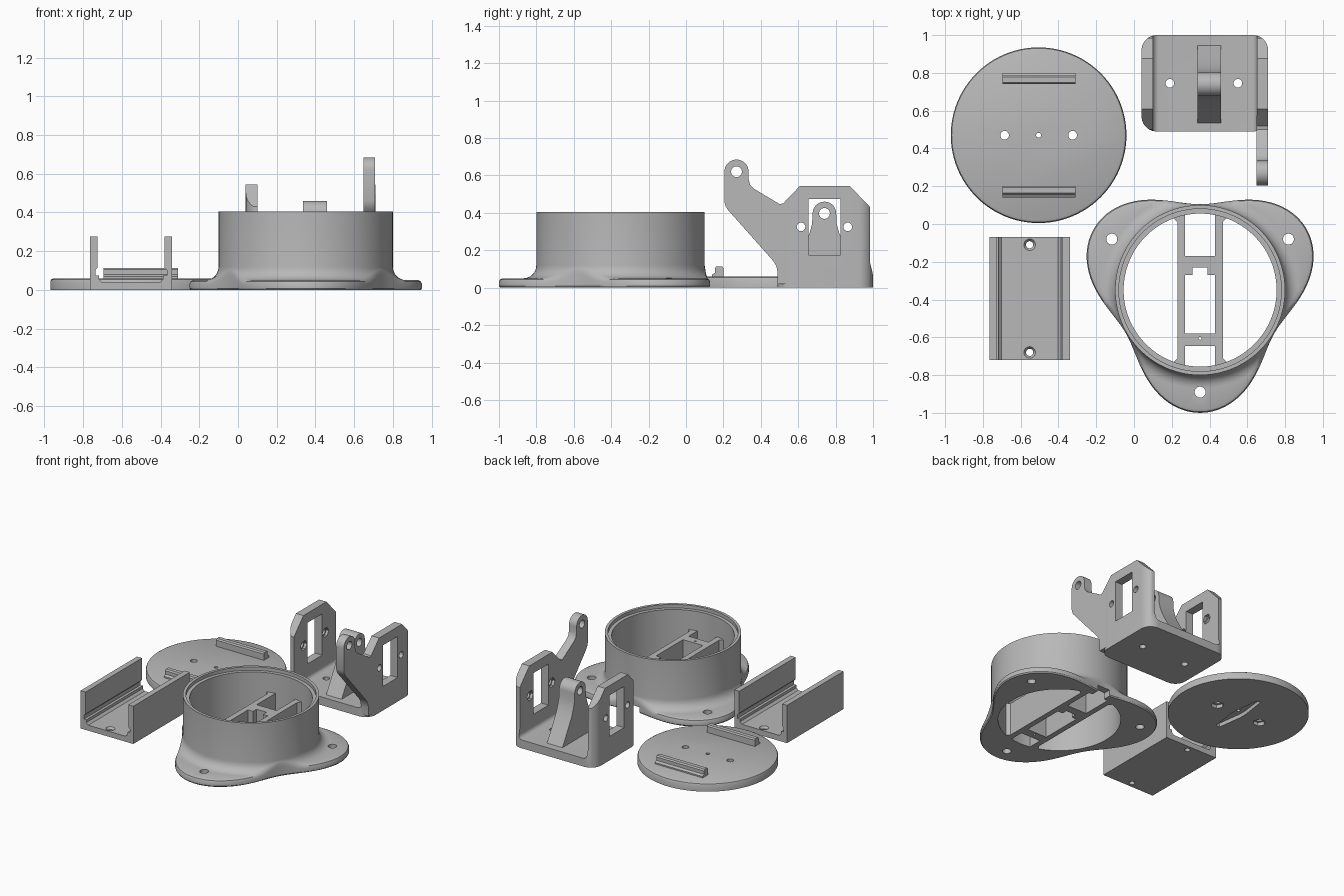
import bpy, bmesh, math
from math import cos, sin, pi, radians

if "Cube" in bpy.data.objects:
    bpy.data.objects.remove(bpy.data.objects["Cube"])

grey = bpy.data.materials.new("grey_plastic")
grey.diffuse_color = (0.48, 0.48, 0.48, 1)
grey.use_nodes = True
grey.node_tree.nodes["Principled BSDF"].inputs["Base Color"].default_value = grey.diffuse_color


def finish(name, bm):
    bmesh.ops.recalc_face_normals(bm, faces=bm.faces)
    me = bpy.data.meshes.new(name)
    bm.to_mesh(me)
    bm.free()
    me.materials.append(grey)
    ob = bpy.data.objects.new(name, me)
    bpy.context.collection.objects.link(ob)
    return ob


def loft(name, rings, cyclic=False):
    """Join closed rings of 3D points; cap the ends unless cyclic."""
    bm = bmesh.new()
    vs = [[bm.verts.new(p) for p in r] for r in rings]
    n = len(vs[0])
    for i in range(len(vs) if cyclic else len(vs) - 1):
        a, b = vs[i], vs[(i + 1) % len(vs)]
        for j in range(n):
            k = (j + 1) % n
            bm.faces.new((a[j], a[k], b[k], b[j]))
    if not cyclic:
        bm.faces.new(vs[0])
        bm.faces.new(vs[-1])
    return finish(name, bm)


def place(axis, p, t):
    u, v = p
    return {'x': (t, u, v), 'y': (u, t, v), 'z': (u, v, t)}[axis]


def prism(name, pts, axis, a, b):
    return loft(name, [[place(axis, p, t) for p in pts] for t in (a, b)])


def box(name, x0, x1, y0, y1, z0, z1):
    return prism(name, [(x0, y0), (x1, y0), (x1, y1), (x0, y1)], 'z', z0, z1)


def arc(c, r, a0, a1, n):
    return [(c[0] + r * cos(radians(a0 + (a1 - a0) * i / n)),
             c[1] + r * sin(radians(a0 + (a1 - a0) * i / n))) for i in range(n + 1)]


def rod(c, axis, a, b, r, r2=None, n=28):
    """Round or n-sided cutter, optionally tapered."""
    rr = (r, r if r2 is None else r2)
    return loft("cutter", [[place(axis, p, t) for p in arc(c, q, 0, 360, n)[:-1]]
                           for t, q in zip((a, b), rr)])


def boolean(ob, tools, op='DIFFERENCE'):
    for t in tools:
        t.hide_render = True
        m = ob.modifiers.new("cut", 'BOOLEAN')
        m.operation, m.object, m.solver = op, t, 'EXACT'
    dg = bpy.context.evaluated_depsgraph_get()
    me = bpy.data.meshes.new_from_object(ob.evaluated_get(dg))
    ob.modifiers.clear()
    ob.data = me
    for t in tools:
        bpy.data.objects.remove(t, do_unlink=True)


# --- round lid plate with two clips ---
LX, LY = -0.505, 0.47
lid = loft("lid_plate", [[(x, y, z) for x, y in arc((LX, LY), r, 0, 360, 96)[:-1]]
                         for r, z in ((0.465, 0), (0.465, 0.042), (0.46, 0.054), (0.448, 0.06))])
cuts = [rod((LX, LY), 'z', -0.1, 0.2, 0.013)]
for s in (-1, 1):
    c = (LX + s * 0.18, LY)
    cuts += [rod(c, 'z', -0.1, 0.2, 0.023), rod(c, 'z', -0.1, 0.025, 0.043, n=6)]
horn = [(0.015, -0.21), (0.04, -0.03), (0.04, 0.03), (0.015, 0.21)]
horn += [(-x, -y) for x, y in horn]
cuts.append(prism("cutter", [(LX + x, LY + y) for x, y in horn], 'z', -0.1, 0.028))
boolean(lid, cuts)
clip = [(0.33, 0.05), (0.33, 0.07), (0.315, 0.08), (0.315, 0.105), (0.307, 0.114),
        (0.278, 0.114), (0.27, 0.105), (0.27, 0.05)]
for s, nm in ((-1, "front"), (1, "back")):
    prism("lid_clip_" + nm, [(LY + s * y, z) for y, z in clip], 'x', -0.695, -0.31)

# --- U-shaped channel ---
half = [(0.2125, 0), (0.2125, 0.275), (0.1725, 0.275), (0.1725, 0.115), (0.185, 0.102),
        (0.185, 0.075), (0.166, 0.075), (0.166, 0.055), (0.15, 0.04)]
CX = -0.5525
chan = prism("channel", [(CX + x, z) for x, z in half] + [(CX - x, z) for x, z in half[::-1]],
             'y', -0.72, -0.07)
cuts = []
for y in (-0.11, -0.68):
    cuts += [rod((CX, y), 'z', -0.1, 0.1, 0.019), rod((CX, y), 'z', 0.02, 0.05, 0.016, 0.038)]
boolean(chan, cuts)

# --- round housing with a three-lobed flange ---
HX, HY = 0.35, -0.35


def flange_profile(t):
    R = 0.455 + 0.195 * (0.5 + 0.5 * cos(3 * (t - pi / 6)))
    f = 0.07  # fillet between flange and wall

    def top(r):
        return 0.05 + f - math.sqrt(max(0, f * f - max(0, 0.45 + f - r) ** 2))
    e = min(0.02, (R - 0.45) * 0.5)
    pts = [(0.405, 0), (R - 0.006, 0), (R, 0.008), (R, max(0.03, top(R) - 0.02)),
           (R - e * 0.3, top(R - e * 0.3) - 0.006), (R - e, top(R - e))]
    for k in range(7):
        r = min(0.45 + f * (1 - sin(k / 6 * pi / 2)), R - e - (R - e - 0.45) * k / 6)
        pts.append((r, top(r)))
    return pts + [(0.45, 0.405), (0.43, 0.405), (0.43, 0.38), (0.405, 0.38)]


rings = []
for i in range(120):
    t = 2 * pi * i / 120
    rings.append([(HX + r * cos(t), HY + r * sin(t), z) for r, z in flange_profile(t)])
house = loft("housing", rings, cyclic=True)
cuts = [rod((HX + 0.54 * cos(radians(a)), HY + 0.54 * sin(radians(a))), 'z', -0.1, 0.3, 0.029)
        for a in (30, 150, 270)]
cuts.append(box("cutter", 0.30, 0.40, -0.02, 0.2, -0.1, 0.045))
boolean(house, cuts)

# mounting frame inside the housing
BAR_H = 0.24
for s, nm in ((-1, "left"), (1, "right")):
    prism("frame_bar_" + nm, [(HX + s * x, y) for x, y in
          ((0.08, -0.755), (0.15, -0.74), (0.12, -0.71), (0.12, 0.01), (0.15, 0.04), (0.08, 0.055))],
          'z', 0, BAR_H)
back = box("frame_cross_back", 0.265, 0.435, -0.27, -0.17, 0, BAR_H)
boolean(back, [box("cutter", 0.31, 0.39, -0.4, -0.23, -0.1, 0.5)])
front = box("frame_cross_front", 0.265, 0.435, -0.645, -0.58, 0, BAR_H)
boolean(front, [rod((HX, -0.605), 'z', -0.1, 0.5, 0.008, n=12)])

# --- U-shaped bracket ---
side = [(0.49, 0), (1.0, 0), (1.0, 0.07), (0.985, 0.13), (0.985, 0.43), (0.875, 0.545),
        (0.61, 0.545), (0.50, 0.43), (0.50, 0.13), (0.49, 0.07)]
bracket = prism("bracket", side, 'x', 0.04, 0.71)
outline = []
for c, a in (((0.63, 0.92), 0), ((0.12, 0.92), 90), ((0.12, 0.57), 180), ((0.63, 0.57), 270)):
    outline += arc(c, 0.08, a, a + 90, 10)
boolean(bracket, [prism("cutter", outline, 'z', -0.1, 1)], 'INTERSECT')
inner = [(0.10, 1), (0.10, 0.09)] + arc((0.13, 0.09), 0.03, 190, 270, 6) \
    + arc((0.62, 0.09), 0.03, 270, 350, 6) + [(0.65, 0.09), (0.65, 1)]
boolean(bracket, [prism("cutter", inner, 'y', 0.3, 1.2)])
cuts = [box("cutter", -0.2, 1, 0.655, 0.825, 0.175, 0.475)]
for y in (0.615, 0.865):
    cuts += [rod((y, 0.325), 'x', -0.2, 1, 0.023), rod((y, 0.325), 'x', 0.08, 0.67, 0.036, n=6)]
cuts += [rod((x, 0.745), 'z', -0.1, 0.2, 0.023) for x in (0.19, 0.55)]
boolean(bracket, cuts)

# arm reaching forward from the right wall
arm = prism("bracket_arm", [(0.49, 0.02), (0.575, 0.02), (0.575, 0.508), (0.52, 0.45), (0.50, 0.447),
            (0.365, 0.528), (0.343, 0.55), (0.335, 0.58)] + arc((0.27, 0.62), 0.065, 0, 180, 18)
            + [(0.205, 0.46), (0.212, 0.435), (0.225, 0.415), (0.465, 0.145), (0.483, 0.115), (0.49, 0.08)],
            'x', 0.648, 0.709)
boolean(arm, [rod((0.27, 0.62), 'x', 0.5, 0.9, 0.029)])

# flared pivot post in the middle of the bracket
flare = [(0.21, 0.05), (0.195, 0.075), (0.145, 0.16), (0.10, 0.24), (0.08, 0.29), (0.066, 0.34)]
PY = 0.74
post = prism("pivot_post", [(PY + y, z) for y, z in flare] + arc((PY, 0.397), 0.063, 0, 180, 18)
             + [(PY - y, z) for y, z in flare[::-1]], 'x', 0.335, 0.46)
boolean(post, [rod((PY, 0.397), 'x', 0, 0.6, 0.029)])

# smooth curved faces, keep hard edges
for ob in bpy.context.scene.objects:
    bpy.ops.object.select_all(action='DESELECT')
    ob.select_set(True)
    bpy.context.view_layer.objects.active = ob
    bpy.ops.object.shade_smooth_by_angle(angle=radians(32))
